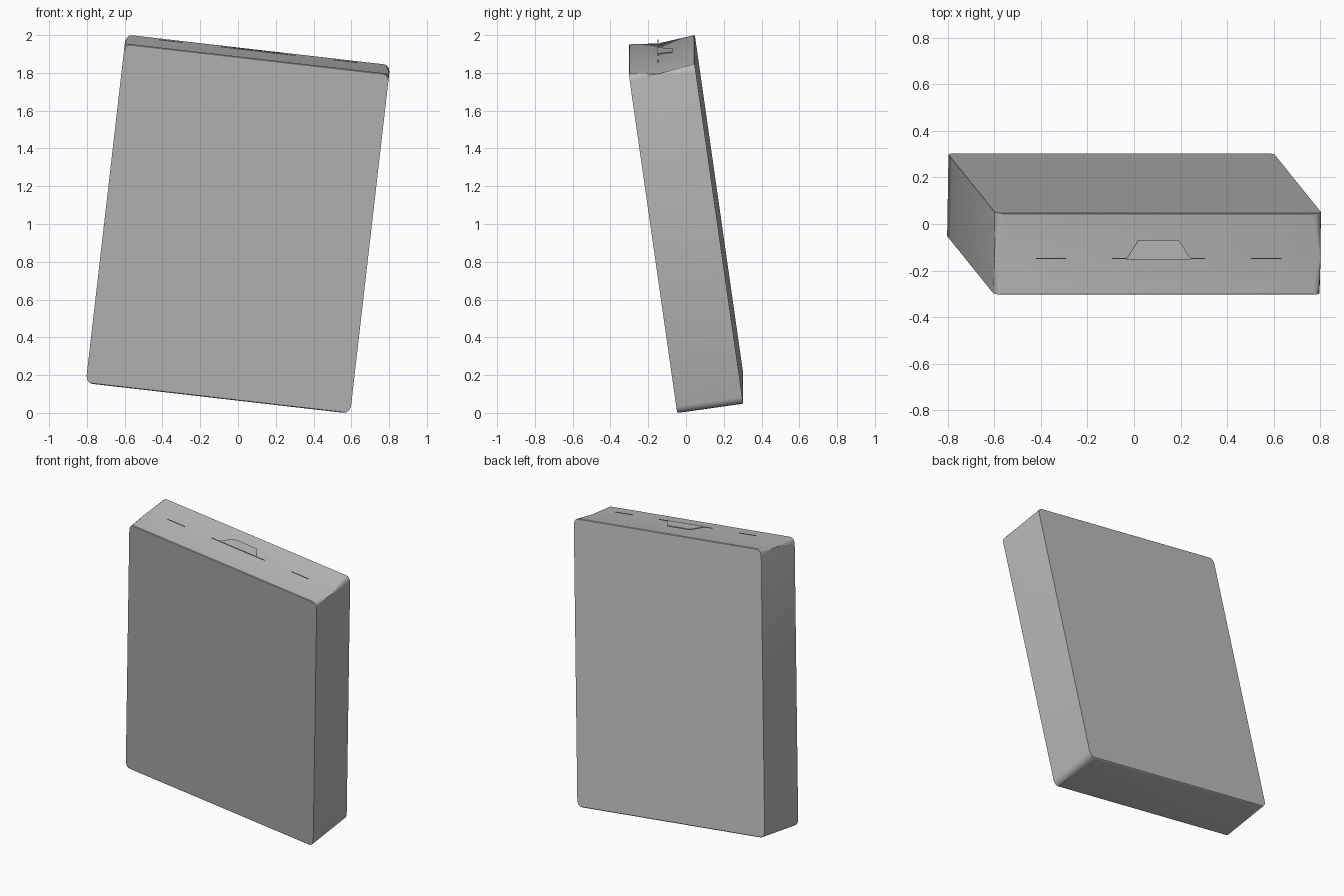
import bpy, bmesh, math
from mathutils import Matrix, Vector

if "Cube" in bpy.data.objects:
    bpy.data.objects.remove(bpy.data.objects["Cube"], do_unlink=True)

W, D, H = 1.409, 0.353, 1.83
RIDGE_Y, RIDGE_H = -0.02, 0.018

# Tilted frame of the carton
across = Vector((1.4, 0, -0.161)).normalized()
up = across.cross(Vector((0, 0.35, 0.05))).normalized()
depth = up.cross(across)
frame = Matrix((across, depth, up)).transposed().to_4x4()
frame.translation = (0, 0, 1)

grey = bpy.data.materials.new("plain grey")
grey.use_nodes = True
colour = (0.5, 0.5, 0.5, 1)
grey.diffuse_color = colour
grey.node_tree.nodes["Principled BSDF"].inputs["Base Color"].default_value = colour


def finish(bm, name):
    bmesh.ops.recalc_face_normals(bm, faces=bm.faces)
    mesh = bpy.data.meshes.new(name)
    bm.to_mesh(mesh)
    bm.free()
    mesh.materials.append(grey)
    obj = bpy.data.objects.new(name, mesh)
    obj.matrix_world = frame
    bpy.context.collection.objects.link(obj)
    return obj


def edges_along(bm, axis, test):
    def runs(e):
        v = (e.verts[1].co - e.verts[0].co).normalized()
        return abs(v[axis]) > 0.95
    return [e for e in bm.edges if runs(e) and test((e.verts[0].co + e.verts[1].co) / 2)]


# Carton body: ridge along the top, rounded corners, softened long edges
bm = bmesh.new()
bmesh.ops.create_cube(bm, size=1, matrix=Matrix.Diagonal((W, D, H, 1)))
bmesh.ops.bisect_plane(bm, geom=bm.verts[:] + bm.edges[:] + bm.faces[:],
                       plane_co=(0, RIDGE_Y, 0), plane_no=(0, 1, 0))
for v in bm.verts:
    if abs(v.co.y - RIDGE_Y) < 0.001 and v.co.z > 0:
        v.co.z += RIDGE_H
corners = edges_along(bm, 1, lambda c: abs(c.x) > W * 0.49)
bmesh.ops.bevel(bm, geom=corners, offset=0.04, segments=3, profile=0.5, affect='EDGES')
long_edges = edges_along(bm, 0, lambda c: abs(c.y) > D * 0.49 and abs(c.z) > H * 0.49
                         and abs(c.x) < 0.1)
bmesh.ops.bevel(bm, geom=long_edges, offset=0.012, segments=2, profile=0.5, affect='EDGES')
body = finish(bm, "carton_body")


def top_z(y):
    run = y + D / 2 if y < RIDGE_Y else D / 2 - y
    span = RIDGE_Y + D / 2 if y < RIDGE_Y else D / 2 - RIDGE_Y
    return H / 2 + RIDGE_H * run / span


def top_plate(name, outline, thick):
    """Thin plate lying on the top panel."""
    bm = bmesh.new()
    verts = [bm.verts.new((x, y, top_z(y) + thick)) for x, y in outline]
    face = bm.faces.new(verts)
    low = bmesh.ops.extrude_face_region(bm, geom=[face])["geom"]
    for v in low:
        if isinstance(v, bmesh.types.BMVert):
            v.co.z -= thick * 2
    return finish(bm, name)


# Closing tab on the rear slope, and the flap lips beside it
top_plate("closing_tab", [(-0.14, RIDGE_Y), (0.14, RIDGE_Y),
                          (0.088, 0.06), (-0.088, 0.06)], 0.003)
for side, sign in (("left", 1), ("right", -1)):
    for part, a, b in (("inner", 0.14, 0.2), ("outer", 0.4, 0.53)):
        top_plate(f"{side}_{part}_flap_lip",
                  [(sign * a, RIDGE_Y), (sign * b, RIDGE_Y),
                   (sign * b, RIDGE_Y + 0.004), (sign * a, RIDGE_Y + 0.004)], 0.002)

# Smooth only the rounded edges
bpy.ops.object.select_all(action='DESELECT')
body.select_set(True)
bpy.context.view_layer.objects.active = body
bpy.ops.object.shade_smooth_by_angle(angle=math.radians(40))
